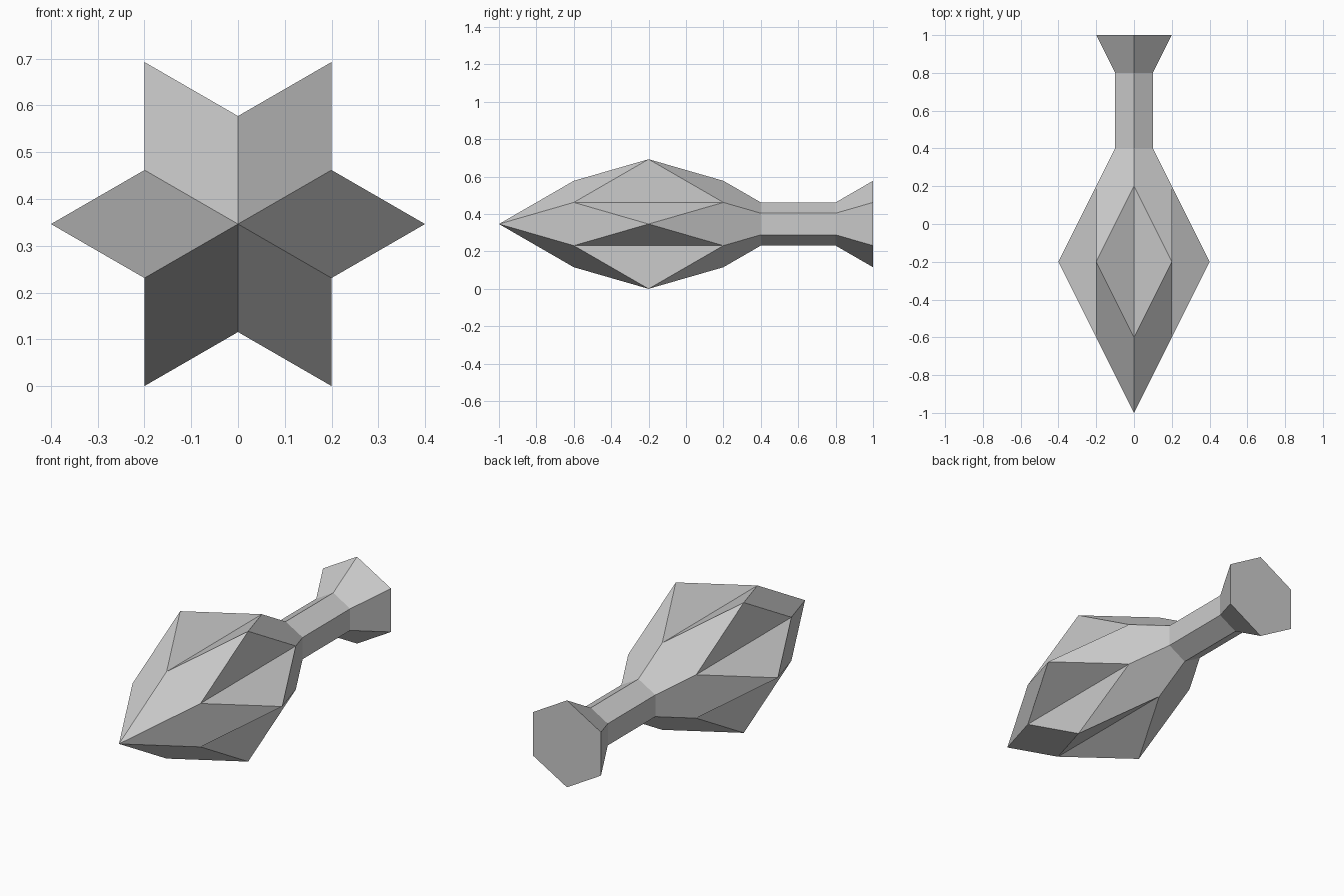
import bpy, bmesh
from math import sin, cos, radians, sqrt

cube = bpy.data.objects.get("Cube")
if cube:
    bpy.data.objects.remove(cube, do_unlink=True)

SIDES = 6
AXIS_Z = 0.2 * sqrt(3)      # height of the long axis
WIDE = 0.4 / sqrt(3)        # valley and end cap radius
NECK = WIDE / 2

grey = bpy.data.materials.new("plain grey")
grey.use_nodes = True
grey.diffuse_color = (0.6, 0.6, 0.6, 1)
grey.node_tree.nodes["Principled BSDF"].inputs["Base Color"].default_value = (0.6, 0.6, 0.6, 1)

bm = bmesh.new()


def ring(radius, y, start):
    """Six points around the long axis, the first at the given angle."""
    angles = [radians(start + 360 / SIDES * i) for i in range(SIDES)]
    return [bm.verts.new((radius * cos(a), y, AXIS_Z + radius * sin(a))) for a in angles]


# Star-shaped head: nose, valley points and ridge tips
nose = bm.verts.new((0, -1, AXIS_Z))
valley_front = ring(WIDE, -0.6, 30)
tips = ring(0.4, -0.2, 0)
valley_back = ring(WIDE, 0.2, 30)

# Hexagonal handle with a flared end
neck_front = ring(NECK, 0.4, 30)
neck_back = ring(NECK, 0.8, 30)
flare = ring(WIDE, 1, 30)

for i in range(SIDES):
    p = i - 1
    # Front rhombus, the two sides of the ridge, and the rear facet
    bm.faces.new((nose, valley_front[p], tips[i], valley_front[i]))
    bm.faces.new((tips[i], valley_back[i], valley_front[i]))
    bm.faces.new((tips[i], valley_front[p], valley_back[p]))
    bm.faces.new((tips[i], valley_back[p], neck_front[p], neck_front[i], valley_back[i]))
    # Handle sides
    for a, b in ((neck_front, neck_back), (neck_back, flare)):
        bm.faces.new((a[p], b[p], b[i], a[i]))
bm.faces.new(flare)

bmesh.ops.recalc_face_normals(bm, faces=bm.faces)
mesh = bpy.data.meshes.new("star_head_and_handle")
bm.to_mesh(mesh)
bm.free()
mesh.materials.append(grey)
bpy.context.collection.objects.link(bpy.data.objects.new("star_head_and_handle", mesh))
